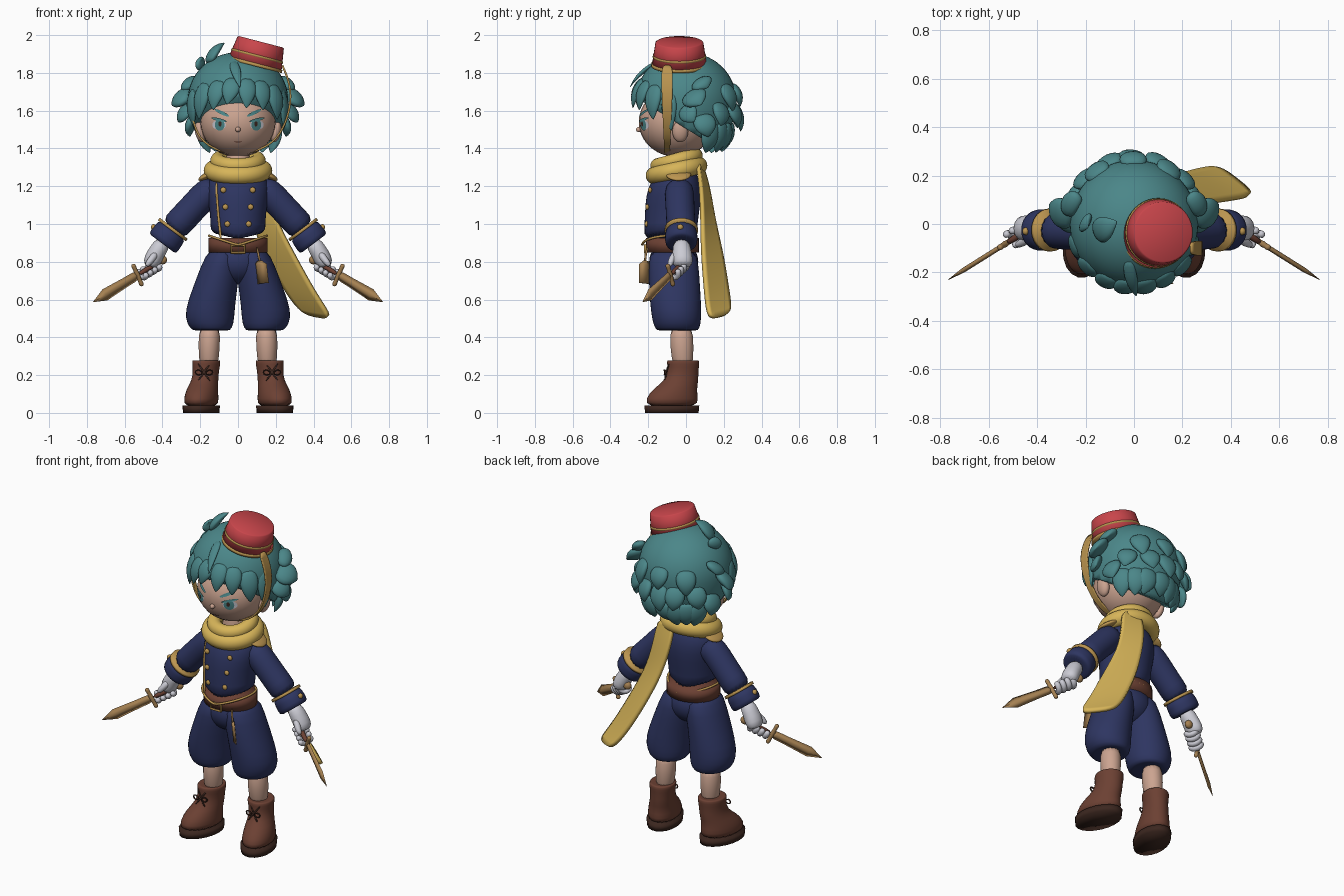
import bpy, bmesh, random
from math import sin, cos, pi, sqrt, radians
from mathutils import Vector, Matrix, Euler

if "Cube" in bpy.data.objects:
    bpy.data.objects.remove(bpy.data.objects["Cube"])
random.seed(4)


def material(name, *rgb):
    m = bpy.data.materials.new(name)
    m.use_nodes = True
    m.diffuse_color = (*rgb, 1)
    m.node_tree.nodes["Principled BSDF"].inputs["Base Color"].default_value = (*rgb, 1)
    return m


TEAL = material("teal hair", .07, .24, .25)
RED = material("red felt", .58, .06, .07)
GOLD = material("gold trim", .5, .3, .08)
YELLOW = material("yellow scarf", .68, .46, .1)
NAVY = material("navy cloth", .027, .036, .12)
SKIN = material("skin", .6, .37, .28)
BROWN = material("brown leather", .15, .052, .033)
DARK = material("dark sole", .045, .02, .014)
WHITE = material("white glove", .6, .6, .66)
BRONZE = material("bronze", .38, .22, .085)
sharp_objects = []


def finish(name, bm, mat, subd=1):
    bmesh.ops.recalc_face_normals(bm, faces=bm.faces)
    mesh = bpy.data.meshes.new(name)
    bm.to_mesh(mesh)
    bm.free()
    mesh.materials.append(mat)
    ob = bpy.data.objects.new(name, mesh)
    bpy.context.collection.objects.link(ob)
    mesh.polygons.foreach_set("use_smooth", [True] * len(mesh.polygons))
    if subd:
        mod = ob.modifiers.new("smooth", 'SUBSURF')
        mod.levels = mod.render_levels = subd
    else:
        sharp_objects.append(ob)
    return ob


def add_tube(bm, secs, n=16, axis=None, hint=(0, 1, 0), centre=None, cyclic=False):
    """Oval rings (x, y, z, half width, half depth) skinned along their centres."""
    pts = [Vector(s[:3]) for s in secs]
    last, rings = len(pts) - 1, []
    for i, (p, s) in enumerate(zip(pts, secs)):
        before = pts[i - 1] if i or cyclic else p
        after = pts[(i + 1) % len(pts)] if i < last or cyclic else p
        t = (Vector(axis) if axis else after - before).normalized()
        h = p - centre if centre else Vector(hint)
        u = h.cross(t).normalized()
        v = t.cross(u)
        rings.append([bm.verts.new(p + u * s[3] * cos(2 * pi * k / n) + v * s[4] * sin(2 * pi * k / n))
                      for k in range(n)])
    for a, b in zip(rings, rings[1:] + (rings[:1] if cyclic else [])):
        for k in range(n):
            j = (k + 1) % n
            bm.faces.new((a[k], a[j], b[j], b[k]))
    if not cyclic:
        bm.faces.new(rings[0])
        bm.faces.new(rings[-1])


def tube(name, secs, mat, subd=1, **options):
    bm = bmesh.new()
    add_tube(bm, secs, **options)
    return finish(name, bm, mat, subd)


def cord(name, pts, r, mat, **options):
    return tube(name, [(*p, r, r) for p in pts], mat, n=6, **options)


def blob(name, loc, size, mat, rot=(0, 0, 0)):
    bm = bmesh.new()
    bmesh.ops.create_uvsphere(bm, u_segments=28, v_segments=18, radius=1,
                              matrix=Matrix.LocRotScale(Vector(loc), Euler(rot), Vector(size)))
    return finish(name, bm, mat, 0)


def ribbon(name, path, mat, thickness):
    bm = bmesh.new()
    rows = [[bm.verts.new(Vector(p) + Vector(w) * k) for k in (-1, 0, 1)] for p, w in path]
    for a, b in zip(rows, rows[1:]):
        for k in (0, 1):
            bm.faces.new((a[k], a[k + 1], b[k + 1], b[k]))
    mod = finish(name, bm, mat, 2).modifiers.new("thickness", 'SOLIDIFY')
    mod.thickness, mod.offset = thickness, 0


def loop(cx, cy, rx, ry, height, n=32):
    """Closed ring of points whose height depends on the ring position."""
    for k in range(n):
        c, s = cos(2 * pi * k / n), sin(2 * pi * k / n)
        yield (cx + rx * c, cy + ry * s, height(c, s))


# Head and face
HEAD, SIZE = Vector((0, -.05, 1.54)), Vector((.2, .2, .185))
blob("head", HEAD, SIZE, SKIN)
blob("nose", (0, -.248, 1.5), (.014, .017, .014), SKIN)
tube("neck", [(0, -.04, z, .065, .065) for z in (1.2, 1.3, 1.42)], SKIN)


def face_plate(name, x, z, rx, rz, slant, lift, mat):
    bm = bmesh.new()

    def put(a, b):
        px, pz = x + a * cos(slant) - b * sin(slant), z + a * sin(slant) + b * cos(slant)
        depth = sqrt(1 - (px / SIZE.x) ** 2 - ((pz - HEAD.z) / SIZE.z) ** 2)
        return bm.verts.new((px, HEAD.y - SIZE.y * depth - lift, pz))
    mid = put(0, 0)
    rim = [put(rx * cos(k * pi / 10), rz * sin(k * pi / 10)) for k in range(20)]
    for k in range(20):
        bm.faces.new((mid, rim[k - 1], rim[k]))
    finish(name, bm, mat, 0)


face_plate("mouth", 0, 1.435, .022, .003, 0, .003, BROWN)
for s in (-1, 1):
    face_plate("eye_white", s * .1, 1.525, .036, .027, 0, .003, WHITE)
    face_plate("iris", s * .097, 1.525, .026, .031, 0, .005, TEAL)
    face_plate("pupil", s * .095, 1.53, .009, .014, 0, .007, DARK)
    face_plate("eyelash", s * .1, 1.552, .042, .008, s * .25, .008, TEAL)
    face_plate("eyebrow", s * .085, 1.588, .042, .009, s * .45, .006, TEAL)
    blob("ear", (s * .2, -.03, 1.49), (.028, .042, .058), SKIN, (0, s * .2, 0))

# Hair cap, cut along a slope that leaves the face free
CROWN = Vector((0, 0, 1.66))
bm = bmesh.new()
bmesh.ops.create_uvsphere(bm, u_segments=40, v_segments=28, radius=.265)
for v in bm.verts:
    v.co.z *= .94 if v.co.z > 0 else 1.28
    v.co += CROWN
bmesh.ops.bisect_plane(bm, geom=bm.verts[:] + bm.edges[:] + bm.faces[:], plane_co=(0, -.265, 1.67),
                       plane_no=(0, -.29, -.465), clear_outer=True)
bmesh.ops.holes_fill(bm, edges=[e for e in bm.edges if e.is_boundary])
finish("hair_cap", bm, TEAL, 0)


def polar(az, z, r):
    return Vector((r * sin(radians(az)), -r * cos(radians(az)), z))


def add_lock(bm, az, z, tip_az, tip_z, tip_r, w):
    rise = (z - CROWN.z) / (.25 if z > CROWN.z else .34)
    root, tip = polar(az, z, .25 * sqrt(1 - rise * rise)), polar(tip_az, tip_z, tip_r)
    mid = (root + tip) / 2
    mid += (mid - CROWN).normalized() * .035
    secs = []
    for k, taper in enumerate((.7, 1, .95, .6, .03)):
        t = k / 4
        p = root * (1 - t) ** 2 + mid * 2 * t * (1 - t) + tip * t * t
        secs.append((*p, w * taper, w * taper * .45))
    add_tube(bm, secs, n=8, centre=CROWN)


# Hair locks: fringe, crown tufts, mirrored side spikes, rows at the back
bm = bmesh.new()
for spec in ((-70, 1.72, -68, 1.51, .25, .06), (-45, 1.75, -50, 1.55, .27, .06), (-25, 1.76, -28, 1.6, .28, .055),
             (-5, 1.77, -12, 1.63, .285, .055), (12, 1.77, 9, 1.61, .285, .055), (30, 1.76, 28, 1.6, .28, .055),
             (48, 1.74, 50, 1.55, .27, .06), (68, 1.72, 72, 1.49, .25, .05), (-10, 1.86, 2, 1.72, .3, .03),
             (-75, 1.85, -100, 1.96, .07, .06), (-95, 1.82, -85, 1.88, .19, .05)):
    add_lock(bm, *spec)
for s in (-1, 1):
    for az, z, tip_az, tip_z, r, w in ((95, 1.69, 103, 1.63, .36, .08), (88, 1.62, 98, 1.54, .32, .06),
                                       (110, 1.58, 115, 1.46, .28, .07), (105, 1.75, 112, 1.72, .31, .07)):
        add_lock(bm, s * az, z, s * tip_az, tip_z, r, w)
for start, step, z, drop, r in ((125, 18, 1.54, .15, .2), (134, 23, 1.64, .14, .29), (145, 35, 1.74, .13, .285)):
    for az in range(start, 361 - start, step):
        add_lock(bm, az, z, az + random.uniform(-8, 8), z - drop + random.uniform(-.02, .02), r, .065)
finish("hair_locks", bm, TEAL, 1)

# Tilted hat with trim and chin strap
UP = Vector((.26, 0, 1)).normalized()
BASE = Vector((.095, -.035, 1.865))


def hat_ring(h, r):
    return (*(BASE + UP * h), r, r)


tube("hat", [hat_ring(-.025, .146), hat_ring(.098, .127), hat_ring(.103, .12)], RED, 0, n=40, axis=UP)
tube("hat_brim_trim", [hat_ring(-.03, .15), hat_ring(-.013, .148)], GOLD, 0, n=40, axis=UP)
tube("hat_band", [hat_ring(.02, .142), hat_ring(.032, .14)], GOLD, 0, n=40, axis=UP)
strap = [(.235, 1.84, .03), (.278, 1.74, .03), (.28, 1.62, .026), (.24, 1.5, .02), (.17, 1.41, .016),
         (0, 1.352, .014), (-.17, 1.41, .014), (-.23, 1.5, .014), (-.25, 1.62, .014)]
ribbon("chin_strap", [((x, -.1, z), (0, w, 0)) for x, z, w in strap], GOLD, .01)

# Jacket with a hem that dips at the front and back
JACKET = [(0, -.085, .89, .155, .147), (0, -.08, 1, .142, .138), (0, -.07, 1.1, .155, .148),
          (0, -.06, 1.2, .17, .142), (0, -.05, 1.26, .14, .11), (0, -.04, 1.31, .07, .07)]
jacket = tube("jacket", JACKET, NAVY, n=32, axis=(0, 0, 1))
for v in jacket.data.vertices:
    if v.co.z < .95:
        v.co.z += .05 * abs(v.co.x) / .155
cord("jacket_hem", loop(0, -.085, .154, .147, lambda c, s: .888 + .05 * abs(c)), .008, GOLD,
     hint=(0, 0, 1), cyclic=True)


def chest(x, z):
    for a, b in zip(JACKET, JACKET[1:]):
        if z <= b[2]:
            break
    f = (z - a[2]) / (b[2] - a[2])
    y, rx, ry = (a[i] + (b[i] - a[i]) * f for i in (1, 3, 4))
    return (x, y - ry * sqrt(1 - (x / rx) ** 2) - .002, z)


cord("jacket_edge", [chest(x, z) for x, z in ((-.115, 1.23), (-.112, 1.15), (-.105, 1.05), (-.095, .96), (-.09, .915))],
     .008, GOLD, hint=(1, 0, 0))
for row in range(3):
    for s in (-1, 1):
        blob("jacket_button", chest(s * (.078 - .011 * row), 1.18 - .09 * row), (.015, .01, .015), GOLD)

# Belt, buckle and hanging tag
tube("belt", [(0, -.072, z, .155, .14) for z in (.85, .925)], BROWN, 0, n=32, axis=(0, 0, 1))
cord("buckle", [(.035 * a, -.216, .868 + .02 * b) for a, b in ((-1, -1), (1, -1), (1, 1), (-1, 1))], .007, GOLD,
     cyclic=True, subd=0)
cord("tag_cord", [(.1, -.2, .88), (.108, -.215, .84), (.118, -.217, .79)], .007, BRONZE, hint=(1, 0, 0))
tube("tag", [(.115, -.213, .805, .018, .008), (.117, -.213, .785, .05, .009), (.128, -.213, .685, .05, .009)],
     BRONZE, 0, n=4, axis=(.1, 0, -1), hint=(1, 1, 0))

# Scarf: two wrapped folds and a long tail
for name, rx, ry, z, thick in (("scarf_upper", .108, .1, 1.335, .043), ("scarf_lower", .137, .118, 1.283, .05)):
    ring = loop(0, -.05, rx, ry, lambda c, s: z + .027 * s, 24)
    tube(name, [(*p, thick, thick) for p in ring], YELLOW, n=10, hint=(0, 0, 1), cyclic=True)
ribbon("scarf_tail", [((.08, .07, 1.32), (.06, -.01, 0)), ((.09, .1, 1.2), (.065, -.02, 0)),
                      ((.13, .115, 1.03), (.065, -.03, 0)), ((.22, .14, .84), (.07, -.055, .01)),
                      ((.34, .165, .62), (.08, -.06, -.01)), ((.425, .18, .51), (.08, -.063, -.015))], YELLOW, .02)

# Trousers seat, then everything that comes in pairs
blob("trousers_seat", (0, -.065, .8), (.15, .13, .12), NAVY)
for s in (-1, 1):
    def side(*secs):
        return [(s * x, *rest) for x, *rest in secs]

    # Legs and boots
    tube("trouser_leg", side((.075, -.07, .88, .075, .12), (.09, -.065, .78, .107, .135), (.125, -.06, .65, .12, .137),
                             (.15, -.052, .54, .134, .136), (.147, -.048, .47, .126, .128), (.14, -.045, .432, .1, .112),
                             (.14, -.045, .44, .07, .08)), NAVY, axis=(0, 0, 1), n=20)
    tube("leg", side((.15, -.025, .47, .06, .064), (.153, -.022, .35, .058, .063), (.155, -.015, .22, .05, .055)),
         SKIN, axis=(0, 0, 1))
    foot = dict(axis=(0, 0, 1), hint=(-.25 * s, 1, 0), n=20)
    tube("boot", side((.195, -.075, .03, .088, .143), (.195, -.075, .075, .09, .143), (.19, -.06, .125, .082, .12),
                      (.175, -.024, .17, .07, .092), (.17, -.015, .22, .068, .082), (.168, -.015, .262, .076, .088),
                      (.168, -.015, .282, .074, .086), (.168, -.015, .275, .058, .066)), BROWN, **foot)
    tube("boot_sole", side((.195, -.075, 0, .092, .146), (.195, -.075, .04, .096, .15)), DARK, 0, **foot)
    for k in (-1, 1):
        cord("boot_lace", [(s * .18 + k * a, -.11 + b, c) for a, b, c in
                           ((0, 0, .21), (.03, -.006, .235), (.055, .005, .215), (.03, -.006, .195))],
             .006, DARK, cyclic=True)
        cord("boot_lace_cross", [(s * .18 + k * a, -.1 + b, c) for a, b, c in
                                 ((-.035, .012, .265), (0, -.006, .215), (.035, -.012, .165))], .006, DARK)

    # Sleeves with cuffs and shoulder pads
    tube("sleeve", side((.11, -.035, 1.205, .07, .07), (.165, -.035, 1.165, .08, .08), (.23, -.032, 1.095, .077, .078),
                        (.3, -.028, 1.02, .078, .078), (.35, -.025, .965, .08, .08)), NAVY)
    tube("cuff", side((.338, -.025, .98, .086, .083), (.37, -.025, .94, .09, .086), (.402, -.025, .893, .094, .088),
                      (.4, -.025, .897, .06, .06)), NAVY, axis=(s * .6, 0, -.8), n=24)
    tube("cuff_trim", side((.34, -.025, .977, .092, .088), (.35, -.025, .964, .093, .089)), GOLD, 0,
         axis=(s * .6, 0, -.8), n=24)
    blob("cuff_button", (s * .447, -.03, .983), (.014, .016, .016), GOLD)
    blob("shoulder_pad", (s * .155, -.04, 1.262), (.062, .066, .018), GOLD, (0, s * .5, 0))

    # Dagger
    pommel, tip = Vector((s * .4, 0, .81)), Vector((s * .767, -.23, .587))
    aim = (tip - pommel).normalized()
    across = Vector((0, 0, 1)).cross(aim).normalized()
    rise = aim.cross(across)

    def along(f):
        return pommel.lerp(tip, f)
    blob("dagger_pommel", pommel, (.024, .02, .024), BRONZE)
    cord("dagger_handle", [along(f) for f in (.02, .18, .35)], .016, BROWN, hint=(0, 0, 1))
    tube("dagger_guard", [(*(along(.36) + rise * h), r, r) for h, r in
                          ((-.066, .008), (-.055, .016), (-.035, .01), (0, .017), (.035, .01), (.055, .016), (.066, .008))],
         BRONZE, n=8, hint=aim)
    tube("dagger_blade", [(*along(f), a, b) for f, a, b in
                          ((.36, .009, .018), (.41, .01, .026), (.55, .01, .027), (.83, .01, .033), (1, .001, .001))],
         BRONZE, 0, n=4, hint=(0, 0, 1))

    # Gloved hand gripping the handle
    tube("glove_palm", side((.39, -.025, .91, .045, .045), (.425, -.022, .86, .046, .05), (.452, -.018, .81, .05, .058),
                            (.468, -.018, .77, .038, .05)), WHITE, n=14)
    bm = bmesh.new()
    for k in range(4):
        base = along(.1 + .065 * k)
        arc = [base + across * s * .036 * cos(a) - rise * .036 * sin(a) for a in (-.6, .3, 1.2, 2.1, 3)]
        add_tube(bm, [(*p, .018, .018) for p in arc], n=8, hint=aim)
    add_tube(bm, [(s * x, y, z, r, r) for x, y, z, r in
                  ((.43, -.05, .85, .022), (.46, -.078, .81, .02), (.488, -.088, .775, .014))], n=8)
    finish("glove_fingers", bm, WHITE, 1)

# Keep hard rims crisp on the unsubdivided parts
for ob in bpy.context.view_layer.objects:
    ob.select_set(ob in sharp_objects)
bpy.context.view_layer.objects.active = sharp_objects[0]
bpy.ops.object.shade_smooth_by_angle(angle=radians(40))
